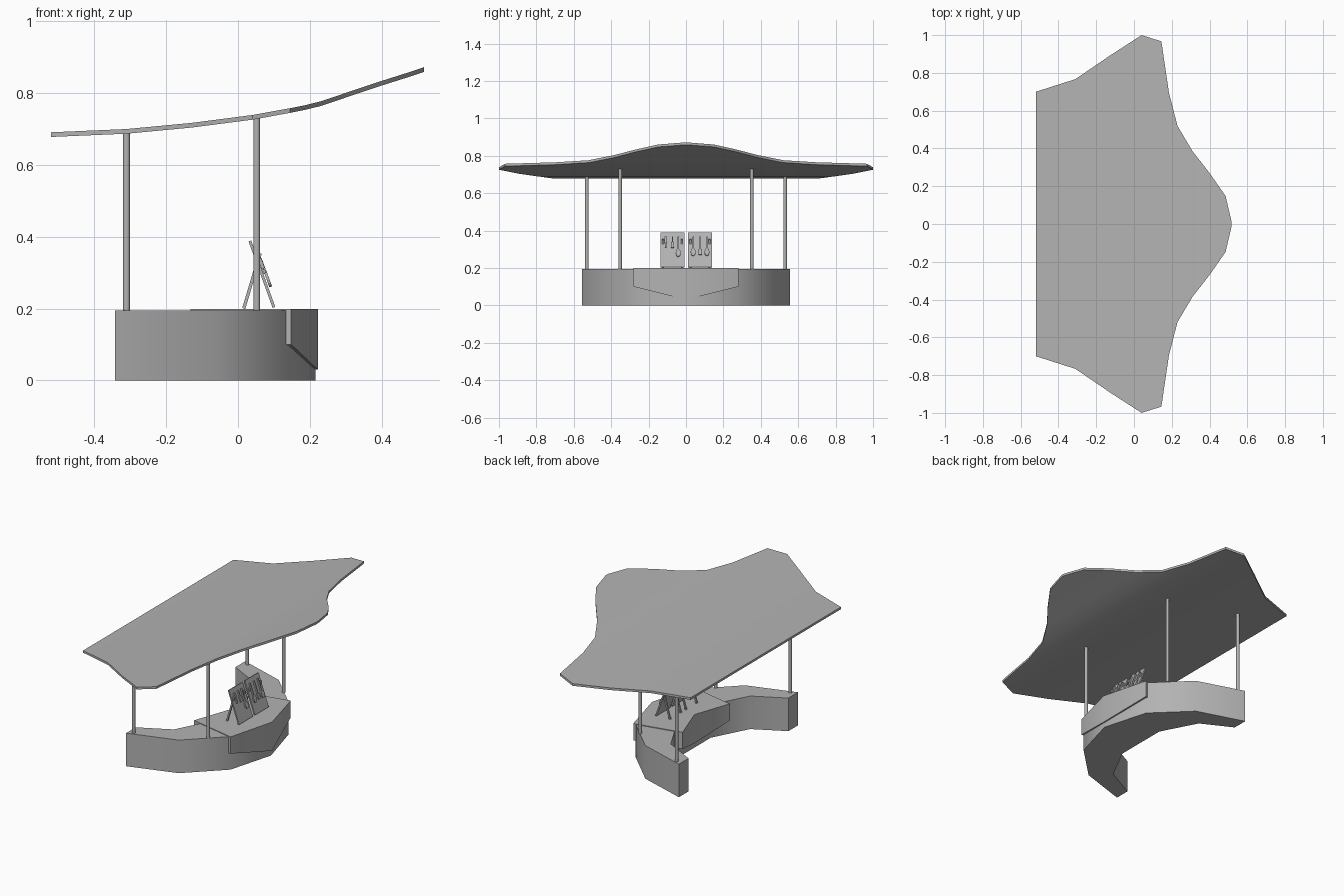
import bpy, bmesh, math
from mathutils import Vector, Matrix

cube = bpy.data.objects.get("Cube")
if cube:
    bpy.data.objects.remove(cube, do_unlink=True)

GREY = (0.45, 0.45, 0.45, 1)
grey = bpy.data.materials.new("plain_grey")
grey.use_nodes = True
grey.diffuse_color = GREY
grey.node_tree.nodes["Principled BSDF"].inputs["Base Color"].default_value = GREY


def finish(name, bm, smooth_angle=None):
    """Turn a bmesh into a named object, optionally smooth shaded."""
    bmesh.ops.recalc_face_normals(bm, faces=bm.faces)
    mesh = bpy.data.meshes.new(name)
    bm.to_mesh(mesh)
    bm.free()
    mesh.materials.append(grey)
    obj = bpy.data.objects.new(name, mesh)
    bpy.context.collection.objects.link(obj)
    if smooth_angle:
        bpy.ops.object.select_all(action='DESELECT')
        obj.select_set(True)
        bpy.context.view_layer.objects.active = obj
        bpy.ops.object.shade_smooth_by_angle(angle=math.radians(smooth_angle))
    return obj


def prism(bm, lower, upper):
    """Closed solid between two matching loops of points."""
    a = [bm.verts.new(p) for p in lower]
    b = [bm.verts.new(p) for p in upper]
    n = len(a)
    bm.faces.new(a)
    bm.faces.new(b)
    for i in range(n):
        j = (i + 1) % n
        bm.faces.new((a[i], a[j], b[j], b[i]))


def mirrored(half):
    """Complete a half outline given from -y to the middle."""
    return half + [(x, -y) for x, y in reversed(half) if abs(y) > 0.001]


# Canopy: strips across y, curved along x
columns = [(-.52, .70, .677), (-.31, .767, .686), (-.13, .89, .703), (.04, 1.0, .725),
           (.145, .967, .744), (.185, .695, .752), (.23, .52, .763), (.31, .385, .79),
           (.40, .27, .82), (.485, .148, .847), (.517, .01, .858)]
bm = bmesh.new()
rows = []
for x, w, z in columns:
    rows.append([bm.verts.new((x, s * w, z + t)) for t in (0, .013) for s in (-1, 1)])
for p, q in zip(rows, rows[1:]):
    for i, j in ((0, 1), (2, 3), (0, 2), (1, 3)):
        bm.faces.new((p[i], p[j], q[j], q[i]))
for r in (rows[0], rows[-1]):
    bm.faces.new((r[0], r[1], r[3], r[2]))
finish("canopy", bm, 35)

# Crescent counter
COUNTER_TOP = .195
outer = mirrored([(-.342, -.555), (-.06, -.465), (.14, -.27), (.215, 0)])
inner = mirrored([(-.342, -.465), (-.16, -.37), (-.05, -.16)])
outline = outer + inner[::-1]
bm = bmesh.new()
prism(bm, [(x, y, 0) for x, y in outline], [(x, y, COUNTER_TOP) for x, y in outline])
finish("counter", bm, 50)

# Serving cover that wraps over the middle of the counter
plan = [(.148, -.28), (.222, 0), (.148, .28), (-.132, .22), (-.055, 0), (-.132, -.22)]
bm = bmesh.new()
prism(bm, [(x, y, .03 if y == 0 else .10) for x, y in plan],
      [(x, y, .199) for x, y in plan])
cover = finish("serving_cover", bm, 50)

# Poles
for name, x, y, top in (("rear_pole", -.31, .53, .69), ("front_pole", .052, .352, .732)):
    for side, s in (("left", 1), ("right", -1)):
        bm = bmesh.new()
        height = top - COUNTER_TOP
        bmesh.ops.create_cone(bm, cap_ends=True, segments=12, radius1=.0095,
                              radius2=.0095, depth=height,
                              matrix=Matrix.Translation((x, s * y, COUNTER_TOP + height / 2)))
        finish(f"{side}_{name}", bm, 40)

# Tilted frame shared by the boards: origin at the foot, z runs up the board
foot, head = Vector((.10, 0, .203)), Vector((.033, 0, .388))
lean = Matrix.Translation(foot) @ Matrix.Rotation(
    math.atan2(head.x - foot.x, head.z - foot.z), 4, 'Y')
BOARD = (head - foot).length


def box(bm, centre, size, frame):
    m = frame @ Matrix.Translation(centre) @ Matrix.Diagonal((*size, 1))
    bmesh.ops.create_cube(bm, size=1, matrix=m)


def disc(bm, centre, width, height, frame):
    m = (frame @ Matrix.Translation(centre) @ Matrix.Diagonal((1, width, height, 1))
         @ Matrix.Rotation(math.pi / 2, 4, 'Y'))
    bmesh.ops.create_cone(bm, cap_ends=True, segments=12, radius1=.5, radius2=.5,
                          depth=.008, matrix=m)


# Two display boards, each with back legs
back = Matrix.Translation((.016, 0, .2)) @ Matrix.Rotation(.29, 4, 'Y')
for name, mid in (("right_board", -.073), ("left_board", .075)):
    bm = bmesh.new()
    box(bm, (0, mid, BOARD / 2), (.008, .128, BOARD), lean)
    finish(name, bm)
    bm = bmesh.new()
    for s in (-1, 1):
        box(bm, (0, mid + s * .05, .08), (.009, .01, .16), back)
    finish(name + "_legs", bm)

# Hanging utensils: position, top, length, head shape
utensils = [("knife", -.108, .172, .06, None), ("small_fork", -.072, .172, .035, "flat"),
            ("slotted_spoon", -.042, .172, .075, "round"), ("ladle", .038, .172, .07, "round"),
            ("spatula", .076, .172, .075, "flat"), ("serving_spoon", .112, .172, .07, "round")]
for name, y, top, length, shape in utensils:
    bm = bmesh.new()
    box(bm, (.009, y, top - length / 2), (.009, .007, length), lean)
    end = top - length
    if shape == "round":
        disc(bm, (.011, y, end - .018), .026, .044, lean)
    elif shape == "flat":
        box(bm, (.011, y, end - .014), (.007, .018, .032), lean)
    else:
        box(bm, (.009, y, top - .018), (.009, .013, .034), lean)
    finish(name, bm)
